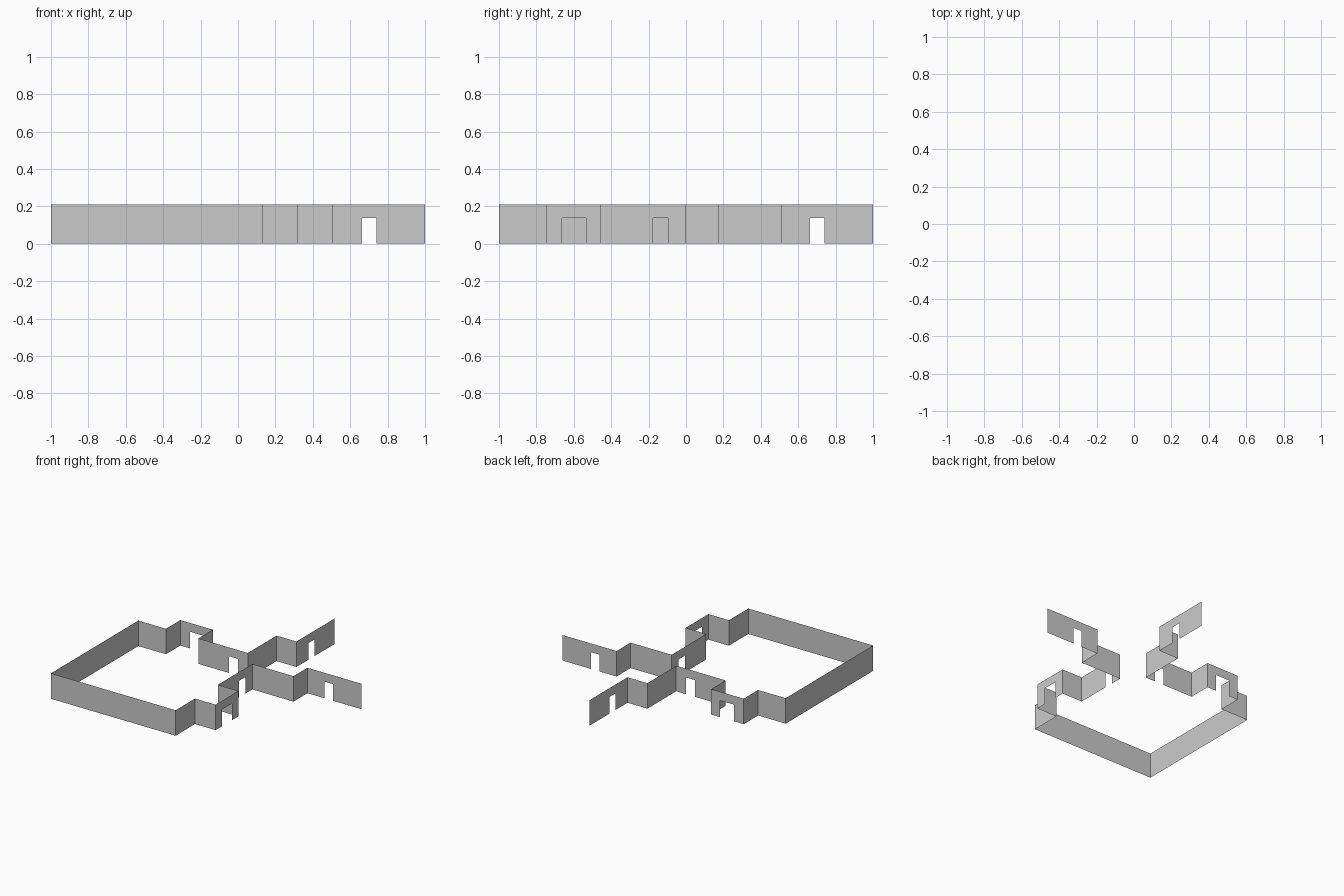
import bpy
import bmesh

if "Cube" in bpy.data.objects:
    bpy.data.objects.remove(bpy.data.objects["Cube"])

HEIGHT = 0.209
DOOR_HEIGHT = 0.137

# Half of the floor plan, from the outer corner to the open end.
# Each entry: corner x, corner y, doorway (start, end as distance along the wall to the next corner)
PLAN = [
    ((-1.0, -1.0), None),
    ((0.134, -1.0), None),
    ((0.134, -0.749), None),
    ((0.321, -0.749), (0.086, 0.214)),
    ((0.321, -0.454), None),
    ((0.134, -0.454), (0.278, 0.358)),
    ((0.134, -0.005), None),
    ((0.508, -0.005), None),
    ((0.508, 0.176), (0.155, 0.233)),
    ((1.0, 0.176), None),
]


def wall_outline(length, door):
    """Side outline of one wall panel as (distance, height) points."""
    pts = [(0, 0)]
    if door:
        a, b = door
        pts += [(a, 0), (a, DOOR_HEIGHT), (b, DOOR_HEIGHT), (b, 0)]
    return pts + [(length, 0), (length, HEIGHT), (0, HEIGHT)]


def build_walls(name, swap):
    """Thin folded wall; swap mirrors the plan across the diagonal."""
    bm = bmesh.new()
    for (p, door), (q, _) in zip(PLAN, PLAN[1:]):
        length = abs(q[0] - p[0]) + abs(q[1] - p[1])
        ux, uy = (q[0] - p[0]) / length, (q[1] - p[1]) / length
        verts = []
        for d, z in wall_outline(length, door):
            x, y = p[0] + ux * d, p[1] + uy * d
            verts.append(bm.verts.new((y, x, z) if swap else (x, y, z)))
        if swap:
            verts.reverse()
        bm.faces.new(verts)
    # Join neighbouring panels at the corners
    bmesh.ops.remove_doubles(bm, verts=bm.verts, dist=0.0005)
    mesh = bpy.data.meshes.new(name)
    bm.to_mesh(mesh)
    bm.free()
    obj = bpy.data.objects.new(name, mesh)
    bpy.context.collection.objects.link(obj)
    return obj


# Front/right half and its diagonal mirror, left/back half
build_walls("front_right_walls", False)
build_walls("left_back_walls", True)
